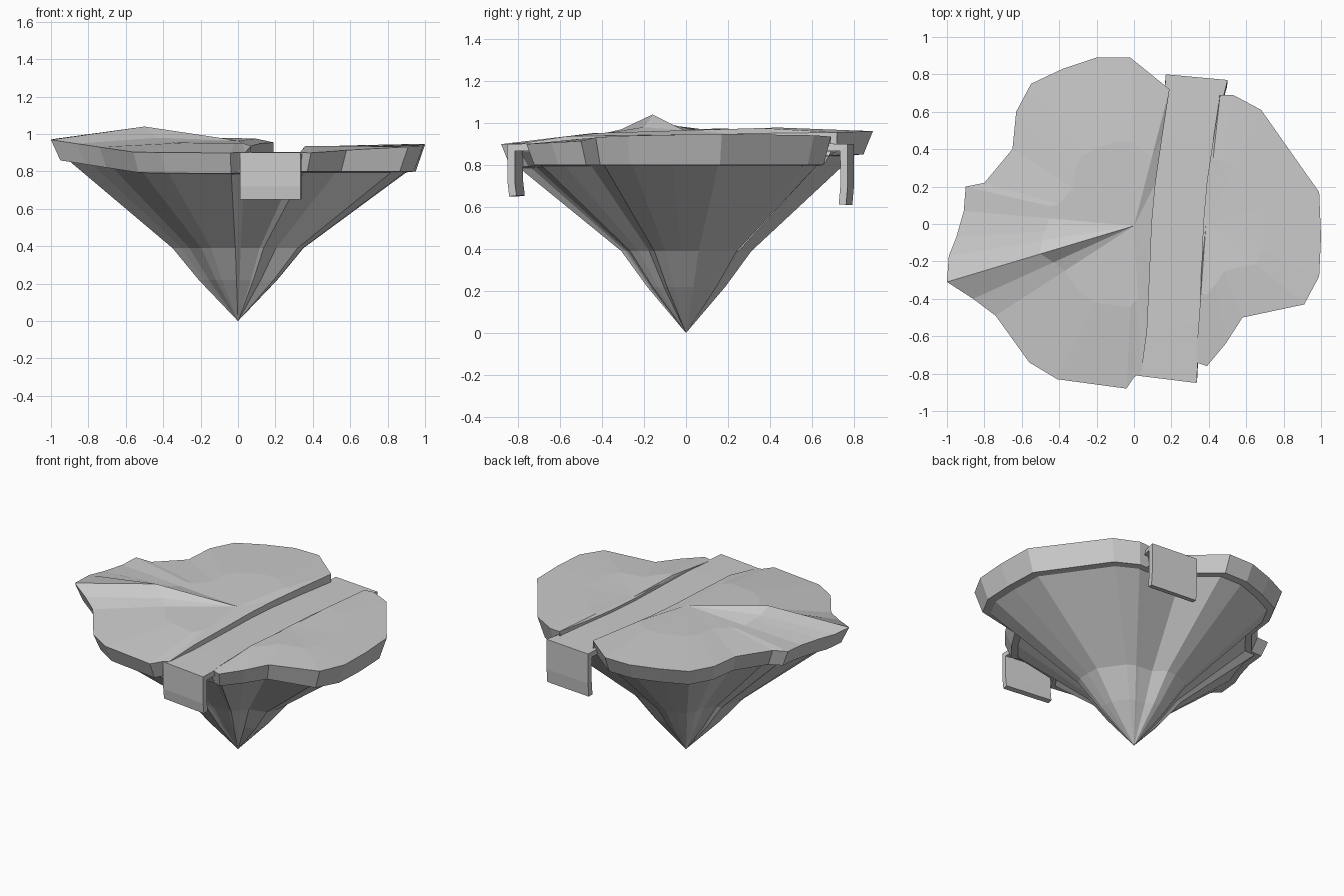
import bpy, bmesh
from mathutils import Vector

if "Cube" in bpy.data.objects:
    bpy.data.objects.remove(bpy.data.objects["Cube"])

# Shore outlines seen from above, counter-clockwise
LEFT = [(.19, .72), (-.02, .89), (-.20, .89), (-.38, .83), (-.55, .75), (-.63, .60), (-.65, .40),
        (-.80, .22), (-.90, .20), (-.91, .07), (-.95, -.07), (-.99, -.17), (-1, -.31), (-.86, -.40),
        (-.74, -.49), (-.56, -.74), (-.41, -.83), (-.04, -.88), (0, -.82), (.04, -.79)]
RIGHT = [(.33, -.74), (.39, -.76), (.49, -.64), (.58, -.50), (.91, -.43), (.99, -.28), (1, -.07),
         (.99, .17), (.87, .34), (.68, .61), (.53, .69), (.46, .69)]
# River banks between the two halves, front to back
BANK_L = [(.07, -.57), (.085, -.25), (.095, 0), (.115, .22), (.15, .46)]
BANK_R = [(.35, -.53), (.36, -.25), (.37, 0), (.39, .23), (.425, .46)]
BED = .865


def rim_z(x, y, left):
    if left:
        return .93 + .035 * y + .05 * max(0, -x - .6) / .4
    return .915 + .03 * max(0, x - .4) / .6 + .02 * y


def make_object(name, bm):
    bmesh.ops.remove_doubles(bm, verts=bm.verts, dist=1e-5)
    bmesh.ops.recalc_face_normals(bm, faces=bm.faces)
    me = bpy.data.meshes.new(name)
    bm.to_mesh(me)
    bm.free()
    ob = bpy.data.objects.new(name, me)
    bpy.context.collection.objects.link(ob)
    return ob


# Rock: rim band, tapering cone rings and apex
bm = bmesh.new()
pts = [(x, y, True) for x, y in LEFT] + [(x, y, False) for x, y in RIGHT]
apex = bm.verts.new((0, 0, 0))
cols = []
for x, y, left in pts:
    top = rim_z(x, y, left)
    low = top - .11 if left else .80
    rings = [(1, top), (.95, low), (.90, low - .005), (.35, .39), (.21, .22)]
    cols.append([bm.verts.new((x * s, y * s, z)) for s, z in rings])
nl, n = len(LEFT), len(pts)
for i in range(n):
    a, b = cols[i], cols[(i + 1) % n]
    if i in (nl - 1, n - 1):      # river mouths sit lower than the shore
        lip = [bm.verts.new((c[0].co.x, c[0].co.y, BED)) for c in (a, b)]
        bm.faces.new((lip[0], a[1], b[1], lip[1]))
    else:
        bm.faces.new((a[0], a[1], b[1], b[0]))
    for k in range(1, 4):
        bm.faces.new((a[k], a[k + 1], b[k + 1], b[k]))
    bm.faces.new((a[4], apex, b[4]))


def land(outline, bank, hub, peaks, left):
    """Ground fan with a half-way ring, plus the wall down to the river bed."""
    rim = [bm.verts.new((x, y, rim_z(x, y, left))) for x, y in outline]
    c = bm.verts.new(hub)
    mid = []
    for i, v in enumerate(rim):
        p = v.co.lerp(c.co, .5)
        p.z = peaks.get(i, (.965 + .03 * p.y) if left else .935)
        mid.append(bm.verts.new(p))
    for i in range(len(rim) - 1):
        bm.faces.new((rim[i], rim[i + 1], mid[i + 1], mid[i]))
        bm.faces.new((mid[i], mid[i + 1], c))
    # bank edge strip
    line = bank if left else bank[::-1]
    e = [rim[-1]]
    for x, y in line:
        e.append(bm.verts.new((x, y, (.945 + .015 * y) if left else .922)))
    e.append(rim[0])
    fan = [mid[-1], mid[-1], c, c, c, mid[0], mid[0]]
    for i in range(6):
        q = [e[i], e[i + 1], fan[i + 1], fan[i]]
        bm.faces.new(list(dict.fromkeys(q)))
    for p, q in zip(e, e[1:]):
        lows = [bm.verts.new((v.co.x, v.co.y, BED)) for v in (q, p)]
        bm.faces.new((p, q, *lows))


land(LEFT, BANK_L, (0, -.01, .965), {11: 1.0, 12: 1.04, 13: .98, 10: .985}, True)
land(RIGHT, BANK_R, (.385, 0, .925), {}, False)

# River bed
la = [LEFT[-1]] + BANK_L + [LEFT[0]]
ra = [RIGHT[0]] + BANK_R + [RIGHT[-1]]
rows = [[bm.verts.new((*p, BED)) for p in pair] for pair in zip(la, ra)]
for a, b in zip(rows, rows[1:]):
    bm.faces.new((a[0], a[1], b[1], b[0]))
make_object("floating_island", bm)

# River ribbon that bends down into a fall at each end
bm = bmesh.new()
front, back = [(.01, -.81), (.335, -.85)], [(.17, .80), (.50, .77)]
path = [(*front, z) for z in (.65, .72, .80, .90)]
path += [(a, b, .905) for a, b in zip(BANK_L, BANK_R)]
path += [(*back, z) for z in (.90, .79, .70, .61)]
rows = [[bm.verts.new((*a, z)), bm.verts.new((*b, z))] for a, b, z in path]
for k in (0, -1):                 # falls curl slightly inward at the foot
    for v in rows[k]:
        v.co.y *= .99
for a, b in zip(rows, rows[1:]):
    bm.faces.new((a[0], a[1], b[1], b[0]))
river = make_object("river_with_falls", bm)
if max(river.data.polygons, key=lambda f: f.center.z).normal.z < 0:
    river.data.flip_normals()
mod = river.modifiers.new("thickness", 'SOLIDIFY')
mod.thickness = .035
mod.offset = -1
mod.use_even_offset = True
